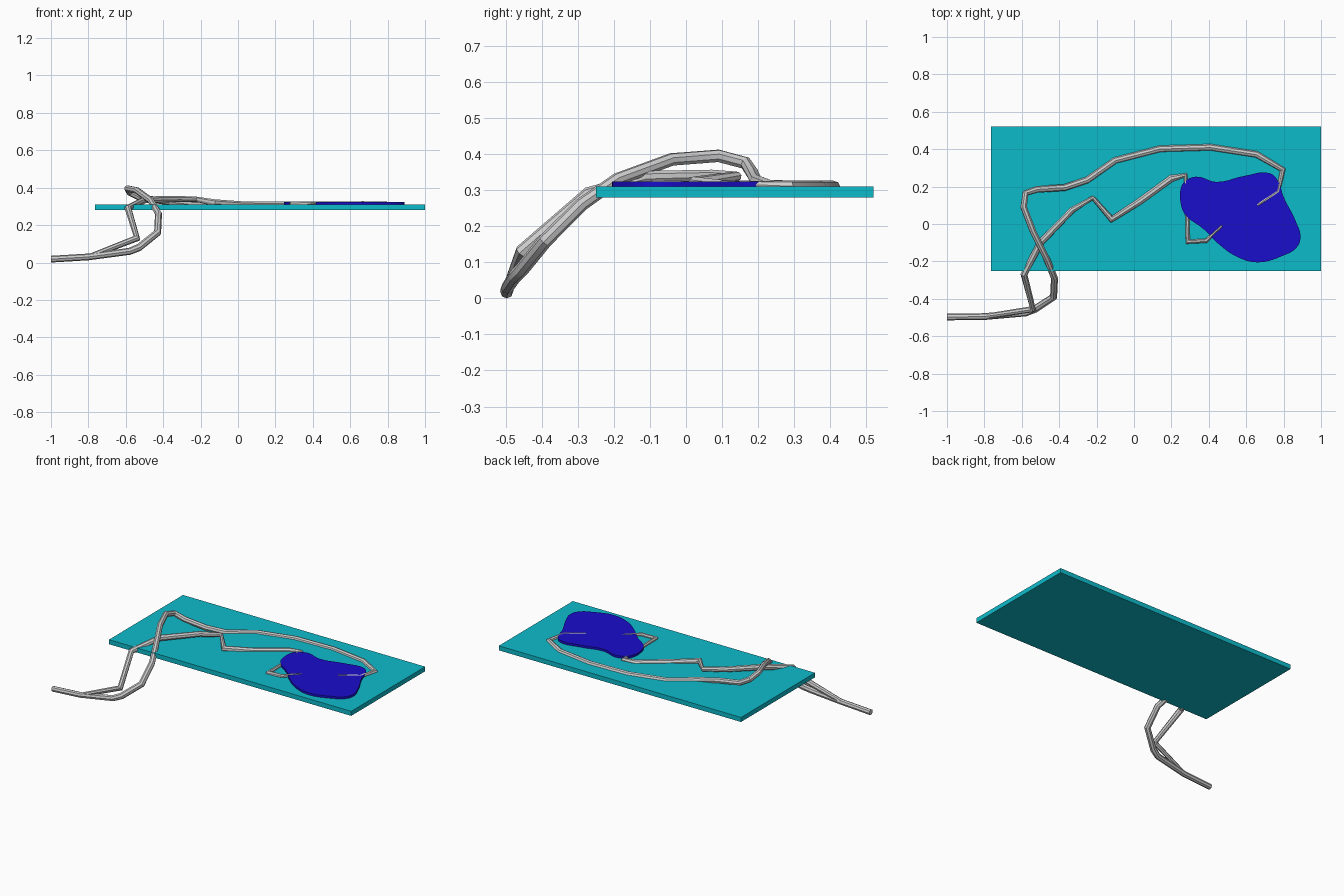
import bpy


def material(name, color):
    m = bpy.data.materials.new(name)
    m.diffuse_color = color
    return m


def to_mesh(obj):
    bpy.ops.object.select_all(action='DESELECT')
    obj.select_set(True)
    bpy.context.view_layer.objects.active = obj
    bpy.ops.object.convert(target='MESH')
    return bpy.context.object


def cable(name, points):
    """Eight-sided tube through (x, y, z, radius) points."""
    cu = bpy.data.curves.new(name, 'CURVE')
    cu.dimensions = '3D'
    cu.bevel_depth = 1.0
    cu.bevel_resolution = 2
    cu.use_fill_caps = True
    sp = cu.splines.new('POLY')
    sp.points.add(len(points) - 1)
    for p, (x, y, z, r) in zip(sp.points, points):
        p.co = (x, y, z, 1)
        p.radius = r
    obj = bpy.data.objects.new(name, cu)
    bpy.context.collection.objects.link(obj)
    to_mesh(obj)
    bpy.ops.object.shade_smooth_by_angle()


# Flat board
bpy.ops.mesh.primitive_cube_add(size=1, location=(0.1175, 0.135, 0.295))
board = bpy.context.object
board.name = "board"
board.scale = (1.765, 0.77, 0.03)
bpy.ops.object.transform_apply(location=False, rotation=False, scale=True)
board.data.materials.append(material("cyan", (0.004, 0.5, 0.6, 1)))

# Rounded blue patch lying on the board
outline = [(0.25, 0.19), (0.27, 0.225), (0.33, 0.253), (0.44, 0.225), (0.59, 0.257),
           (0.73, 0.27), (0.77, 0.23), (0.80, 0.145), (0.865, 0.015), (0.89, -0.07),
           (0.87, -0.125), (0.795, -0.17), (0.66, -0.205), (0.55, -0.175),
           (0.45, -0.105), (0.375, -0.03), (0.27, 0.055), (0.25, 0.11)]
cu = bpy.data.curves.new("patch", 'CURVE')
cu.dimensions = '2D'
cu.fill_mode = 'BOTH'
cu.extrude = 0.008
cu.resolution_u = 5
sp = cu.splines.new('BEZIER')
sp.bezier_points.add(len(outline) - 1)
sp.use_cyclic_u = True
for p, (x, y) in zip(sp.bezier_points, outline):
    p.co = (x, y, 0)
    p.handle_left_type = p.handle_right_type = 'AUTO'
patch = bpy.data.objects.new("patch", cu)
patch.location.z = 0.316
bpy.context.collection.objects.link(patch)
patch = to_mesh(patch)
bpy.ops.object.shade_smooth_by_angle()
patch.data.materials.append(material("blue", (0.01, 0.004, 0.6, 1)))

# Long cable looping around the back of the board
R = 0.018
cable("long_cable", [
    (-1.0, -0.497, 0.018, R), (-0.8, -0.495, 0.03, R), (-0.58, -0.475, 0.06, 0.019),
    (-0.53, -0.455, 0.08, 0.02), (-0.43, -0.39, 0.16, 0.02), (-0.425, -0.29, 0.26, 0.019),
    (-0.465, -0.19, 0.33, R), (-0.54, -0.04, 0.385, R), (-0.59, 0.09, 0.395, R),
    (-0.58, 0.165, 0.375, R), (-0.52, 0.185, 0.345, R), (-0.37, 0.195, 0.325, R),
    (-0.25, 0.235, 0.31, R), (-0.1, 0.34, 0.308, R), (0.14, 0.402, 0.308, R),
    (0.41, 0.41, 0.308, R), (0.655, 0.372, 0.308, R), (0.795, 0.29, 0.309, 0.017),
    (0.77, 0.175, 0.314, 0.012), (0.66, 0.1, 0.321, 0.007)])

# Short kinked cable branching off the same lead
cable("short_cable", [
    (-0.8, -0.495, 0.03, 0.014), (-0.54, -0.455, 0.13, 0.019), (-0.588, -0.27, 0.29, 0.019),
    (-0.5, -0.1, 0.335, 0.019), (-0.33, 0.075, 0.34, 0.017), (-0.22, 0.14, 0.338, 0.014),
    (-0.12, 0.025, 0.318, 0.02), (0.03, 0.12, 0.308, 0.019), (0.2, 0.243, 0.306, 0.02),
    (0.275, 0.26, 0.31, 0.016), (0.282, 0.15, 0.312, 0.011), (0.288, -0.095, 0.31, 0.017),
    (0.385, -0.09, 0.316, 0.012), (0.47, -0.01, 0.321, 0.006)])
